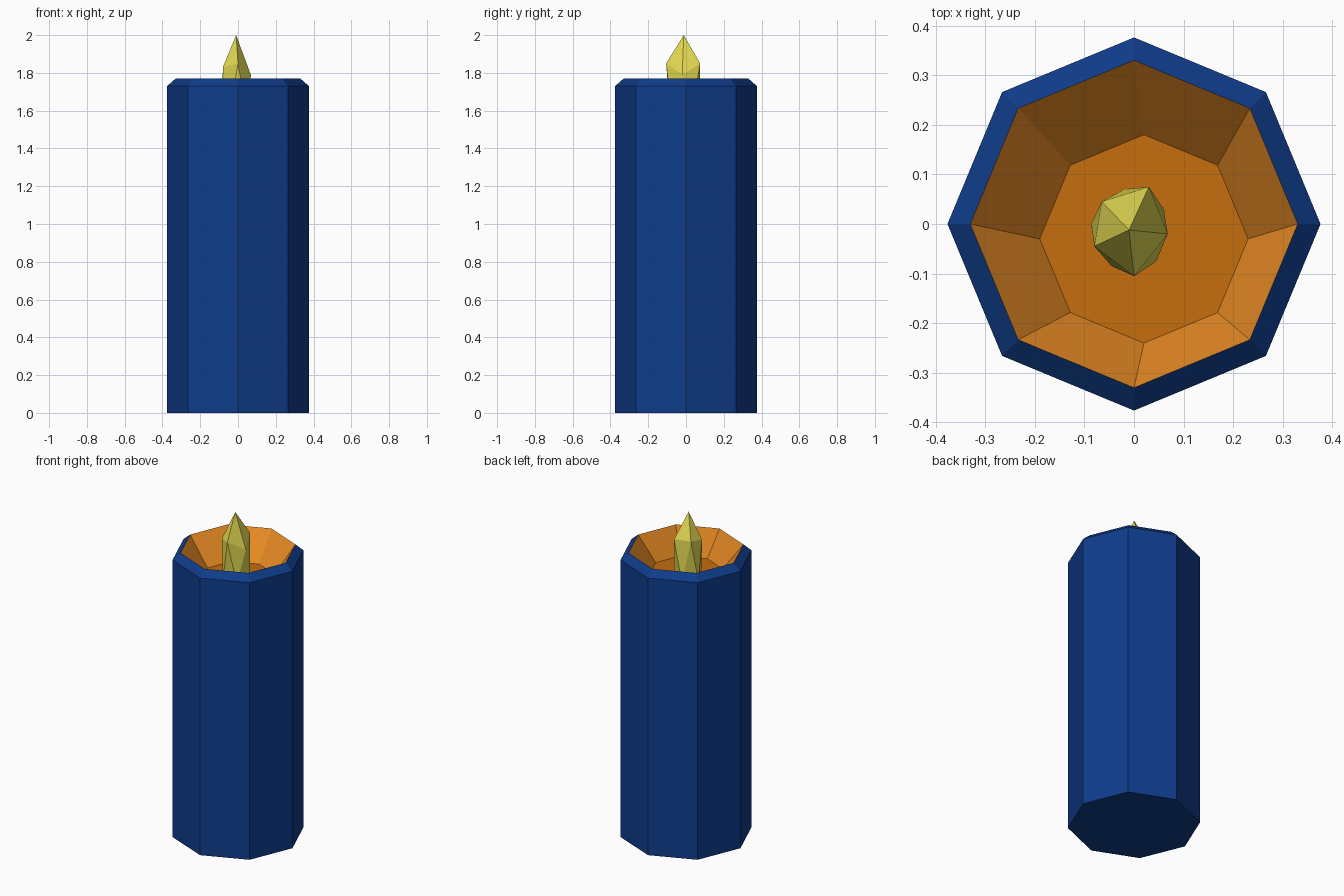
import bpy, bmesh, math

if "Cube" in bpy.data.objects:
    bpy.data.objects.remove(bpy.data.objects["Cube"])


def material(name, rgb):
    def lin(c):
        c /= 255
        return c / 12.92 if c <= 0.04045 else ((c + 0.055) / 1.055) ** 2.4
    m = bpy.data.materials.new(name)
    m.diffuse_color = (*[lin(c) for c in rgb], 1)
    m.use_nodes = True
    m.node_tree.nodes["Principled BSDF"].inputs["Base Color"].default_value = m.diffuse_color
    return m


BLUE = material("blue wax", (15, 60, 138))
ORANGE = material("glowing orange", (230, 138, 36))
DEEP = material("deep orange", (198, 109, 15))
YELLOW = material("flame yellow", (226, 216, 82))


def octagon(r, z, cx=0, cy=0):
    return [(cx + r * math.cos(i * math.pi / 4), cy + r * math.sin(i * math.pi / 4), z)
            for i in range(8)]


def loft(name, rings, mats, cap_start=False, cap_end=False):
    """Join successive rings with quads, optionally capping the ends."""
    bm = bmesh.new()
    loops = [[bm.verts.new(p) for p in ring] for ring in rings]
    n = len(loops[0])
    for a, b in zip(loops, loops[1:]):
        for i in range(n):
            j = (i + 1) % n
            bm.faces.new((a[i], a[j], b[j], b[i]))
    if cap_start:
        bm.faces.new(loops[0][::-1])
    if cap_end:
        bm.faces.new(loops[-1]).material_index = len(mats) - 1
    return finish(name, bm, mats)


def finish(name, bm, mats):
    me = bpy.data.meshes.new(name)
    bm.to_mesh(me)
    bm.free()
    for m in mats:
        me.materials.append(m)
    ob = bpy.data.objects.new(name, me)
    bpy.context.collection.objects.link(ob)
    return ob


# Eight-sided candle body with a chamfered rim
loft("candle_body", [octagon(0.376, 0), octagon(0.376, 1.73), octagon(0.33, 1.77)],
     [BLUE], cap_start=True)

# Melted hollow with an off-centre floor
loft("wax_hollow", [octagon(0.33, 1.77), octagon(0.21, 1.61, 0.02, -0.03)],
     [ORANGE, DEEP], cap_end=True)

# Flame: stretched, slightly uneven icosahedron
upper = [(0.03, 0.075, 1.85), (-0.065, 0.045, 1.85), (-0.08, -0.045, 1.83),
         (0.0, -0.105, 1.85), (0.068, -0.02, 1.79)]
lower = [(-0.02, 0.07, 1.59), (-0.086, 0.0, 1.59), (-0.045, -0.085, 1.59),
         (0.045, -0.075, 1.59), (0.06, 0.03, 1.59)]
bm = bmesh.new()
tip, base = bm.verts.new((-0.01, -0.012, 2.0)), bm.verts.new((-0.01, -0.012, 1.5))
up = [bm.verts.new(p) for p in upper]
lo = [bm.verts.new(p) for p in lower]
for i in range(5):
    j = (i + 1) % 5
    bm.faces.new((tip, up[i], up[j]))
    bm.faces.new((up[i], lo[i], up[j]))
    bm.faces.new((up[j], lo[i], lo[j]))
    bm.faces.new((base, lo[j], lo[i]))
finish("flame", bm, [YELLOW])
